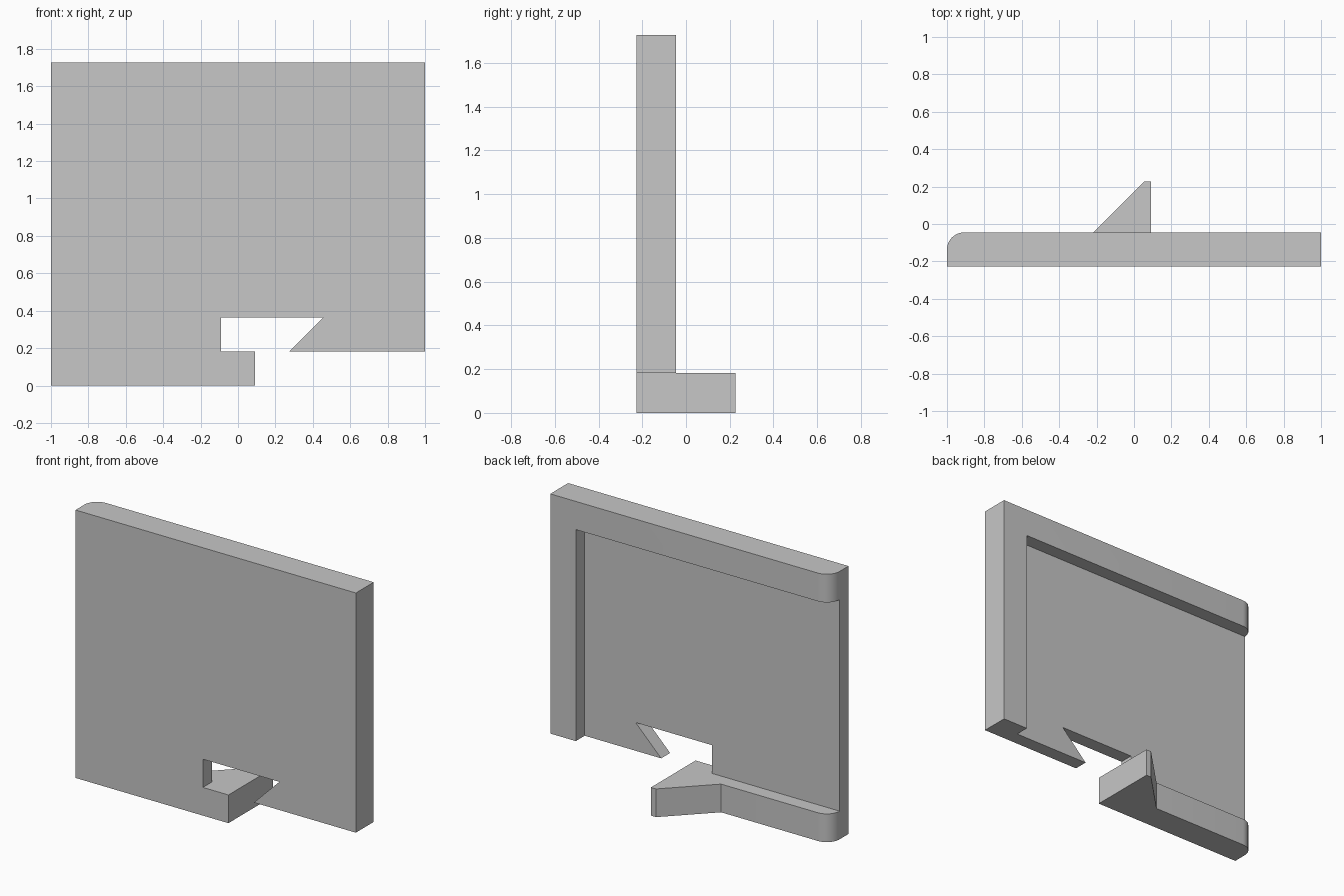
import bpy, bmesh, math

U = 1 / 11          # design unit: the plate is 22 units wide
FRONT, MID, BACK, TIP = -2.5, -1.5, -0.5, 2.5   # depth levels along y

cube = bpy.data.objects.get("Cube")
if cube:
    bpy.data.objects.remove(cube, do_unlink=True)

grey = bpy.data.materials.new("light grey")
grey.use_nodes = True
color = (0.57, 0.57, 0.57, 1)
grey.diffuse_color = color
grey.node_tree.nodes["Principled BSDF"].inputs["Base Color"].default_value = color


def prism(name, outline, axis, low, high):
    """Extrude a 2D outline along y (outline in x, z) or z (outline in x, y)."""
    place = (lambda a, b, d: (a * U, d * U, b * U)) if axis == "y" else \
            (lambda a, b, d: (a * U, b * U, d * U))
    bm = bmesh.new()
    rings = [[bm.verts.new(place(a, b, d)) for a, b in outline] for d in (low, high)]
    for ring in rings:
        bm.faces.new(ring)
    count = len(outline)
    for i in range(count):
        j = (i + 1) % count
        bm.faces.new((rings[0][i], rings[0][j], rings[1][j], rings[1][i]))
    bmesh.ops.recalc_face_normals(bm, faces=bm.faces)
    mesh = bpy.data.meshes.new(name)
    bm.to_mesh(mesh)
    bm.free()
    mesh.materials.append(grey)
    obj = bpy.data.objects.new(name, mesh)
    bpy.context.collection.objects.link(obj)
    return obj


# Thin front panel with the undercut hook slot
panel = prism("wall_panel", [(-11, 0), (1, 0), (1, 2), (-1, 2), (-1, 4), (5, 4),
                             (3, 2), (11, 2), (11, 19), (-11, 19)], "y", FRONT, MID)

# Rounded rear corner shared by the top and bottom rails
corner = [(-10 - math.cos(t), MID + math.sin(t))
          for t in (math.pi / 2 * i / 10 for i in range(11))]
rail_start = [(-11, FRONT)] + corner

# Top rail, side rail, and bottom rail with its wedge-shaped catch
rails = [
    prism("top_rail", rail_start + [(11, BACK), (11, FRONT)], "z", 17, 19),
    prism("side_rail", [(9, FRONT), (11, FRONT), (11, BACK), (9, BACK)], "z", 2, 19),
    prism("bottom_rail", rail_start + [(-2.4, BACK), (0.6, TIP), (1, TIP), (1, FRONT)],
          "z", 0, 2),
]

# Fuse the parts into one solid
bpy.ops.object.select_all(action="DESELECT")
bpy.context.view_layer.objects.active = panel
panel.select_set(True)
for rail in rails:
    fuse = panel.modifiers.new("fuse", "BOOLEAN")
    fuse.operation = "UNION"
    fuse.solver = "EXACT"
    fuse.object = rail
    bpy.ops.object.modifier_apply(modifier=fuse.name)
    bpy.data.objects.remove(rail, do_unlink=True)

# Merge coplanar faces and smooth only the rounded corners
bm = bmesh.new()
bm.from_mesh(panel.data)
bmesh.ops.remove_doubles(bm, verts=bm.verts, dist=0.0001)
bmesh.ops.dissolve_limit(bm, angle_limit=math.radians(1), verts=bm.verts, edges=bm.edges)
bm.to_mesh(panel.data)
bm.free()
bpy.ops.object.shade_smooth_by_angle(angle=math.radians(30))
